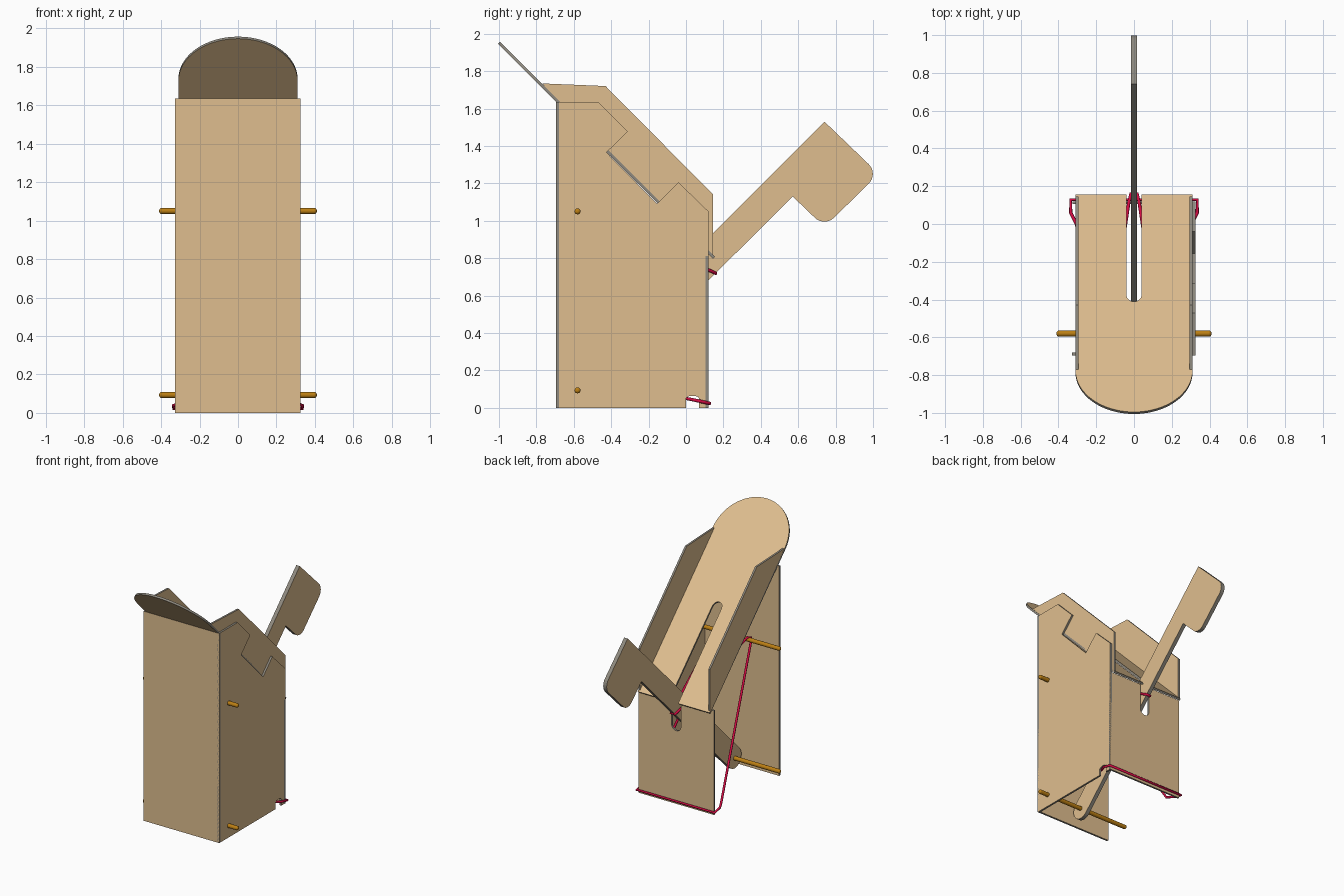
import bpy, bmesh, math
from mathutils import Vector

if "Cube" in bpy.data.objects:
    bpy.data.objects.remove(bpy.data.objects["Cube"])

T = 0.015  # board thickness
H = 0.31   # half width of the inner chute


def material(name, rgb):
    m = bpy.data.materials.new(name)
    m.diffuse_color = (*rgb, 1)
    m.use_nodes = True
    m.node_tree.nodes["Principled BSDF"].inputs["Base Color"].default_value = m.diffuse_color
    return m


BOARD = material("tan board", (0.737, 0.515, 0.275))
EDGE = material("grey cut edge", (0.27, 0.25, 0.21))
WOOD = material("brown dowel wood", (0.500, 0.212, 0.007))
RED = material("crimson rubber", (0.645, 0.003, 0.055))


def arc(cx, cy, r, a0, a1, n=12, sy=1.0):
    """Points of an arc in degrees."""
    return [(cx + r * math.cos(math.radians(a0 + (a1 - a0) * i / n)),
             cy + sy * r * math.sin(math.radians(a0 + (a1 - a0) * i / n)))
            for i in range(n + 1)]


def plate(name, points, place, offset):
    """Board cut from a 2D outline, extruded by offset, with grey cut edges."""
    bm = bmesh.new()
    face = bm.faces.new([bm.verts.new(place(a, b)) for a, b in points])
    ext = bmesh.ops.extrude_face_region(bm, geom=[face], use_keep_orig=True)
    moved = [v for v in ext["geom"] if isinstance(v, bmesh.types.BMVert)]
    bmesh.ops.translate(bm, verts=moved, vec=Vector(offset))
    bmesh.ops.recalc_face_normals(bm, faces=bm.faces)
    for f in bm.faces:
        f.normal_update()
        f.material_index = int(abs(f.normal.dot(Vector(offset).normalized())) < 0.5)
    mesh = bpy.data.meshes.new(name)
    bm.to_mesh(mesh)
    bm.free()
    mesh.materials.append(BOARD)
    mesh.materials.append(EDGE)
    ob = bpy.data.objects.new(name, mesh)
    bpy.context.collection.objects.link(ob)
    return ob


def yz(x):
    return lambda y, z: (x, y, z)


def xz(y):
    return lambda x, z: (x, y, z)


# Front board
plate("front_board", [(-0.328, 0), (0.325, 0), (0.325, 1.635), (-0.328, 1.635)],
      xz(-0.695), (0, T, 0))

# Back board with a rounded slot for the arm
plate("back_board", [(-0.325, 0), (0.325, 0), (0.325, 0.812), (0.04, 0.812)]
      + arc(0, 0.61, 0.04, 0, -180) + [(-0.04, 0.812), (-0.325, 0.812)],
      xz(0.12), (0, -T, 0))

# Right side board: stepped top and a hook notch at the foot
plate("side_board",
      [(-0.695, 0), (0, 0), (0, 0.05)] + arc(0.035, 0.05, 0.035, 150, 30, 6, 0.4)
      + [(0.07, 0.05), (0.07, 0), (0.12, 0), (0.12, 1.05), (-0.04, 1.205),
         (-0.155, 1.09), (-0.425, 1.365), (-0.312, 1.477), (-0.47, 1.635),
         (-0.695, 1.635)],
      yz(0.325), (-T, 0, 0))

# Sloping chute floor with round lip and arm slot
plate("chute_floor",
      arc(0, -0.775, H, 180, 360, 32, 0.71)
      + [(H, 0.155), (0.04, 0.155)]
      + arc(0, -0.375, 0.04, 0, -180, 12, 0.9)
      + [(-0.04, 0.155), (-H, 0.155)],
      lambda x, y: (x, y, 0.962 - y), (0, -T * 0.71, -T * 0.71))

# Chute walls, mirrored
for side, s in (("left", -1), ("right", 1)):
    plate("chute_wall_" + side,
          [(-0.77, 1.734), (-0.43, 1.72), (0.145, 1.14), (0.145, 0.80)],
          yz(s * H), (-s * T, 0, 0))

# Throwing arm with paddle head, pivoting on the lower dowel
plate("arm",
      arc(-0.58, 0.095, 0.081, 315, 135, 16)
      + [(0.74, 1.53)]
      + arc(0.926, 1.25, 0.073, 45, -45, 8)
      + arc(0.74, 1.068, 0.073, -45, -135, 8)
      + [(0.57, 1.13)],
      yz(-T), (2 * T, 0, 0))

# Dowels through both sides
for name, z in (("upper_dowel", 1.05), ("lower_dowel", 0.093)):
    bpy.ops.mesh.primitive_cylinder_add(vertices=20, radius=0.016, depth=0.82,
                                        location=(0, -0.58, z),
                                        rotation=(0, math.pi / 2, 0))
    ob = bpy.context.object
    ob.name = name
    ob.data.materials.append(WOOD)
    bev = ob.modifiers.new("rounded ends", "BEVEL")
    bev.width, bev.segments = 0.012, 3
    bpy.ops.object.shade_smooth_by_angle()

# Rubber band: arm, upper dowel, foot notch, across the back, and mirrored
half = [(0.018, 0.160, 0.718), (0.028, 0.11, 0.742), (0.13, -0.57, 1.07),
        (0.14, -0.60, 1.06), (0.15, -0.585, 1.03), (0.305, 0.0, 0.05),
        (0.335, 0.06, 0.038), (0.335, 0.128, 0.023)]
path = half + [(-x, y, z) for x, y, z in reversed(half)]
curve = bpy.data.curves.new("rubber_band", "CURVE")
curve.dimensions = "3D"
curve.bevel_depth = 0.009
curve.bevel_resolution = 2
spline = curve.splines.new("POLY")
spline.points.add(len(path) - 1)
for p, co in zip(spline.points, path):
    p.co = (*co, 1)
spline.use_cyclic_u = True
curve.materials.append(RED)
band = bpy.data.objects.new("rubber_band", curve)
bpy.context.collection.objects.link(band)
bpy.ops.object.select_all(action="DESELECT")
band.select_set(True)
bpy.context.view_layer.objects.active = band
bpy.ops.object.convert(target="MESH")
